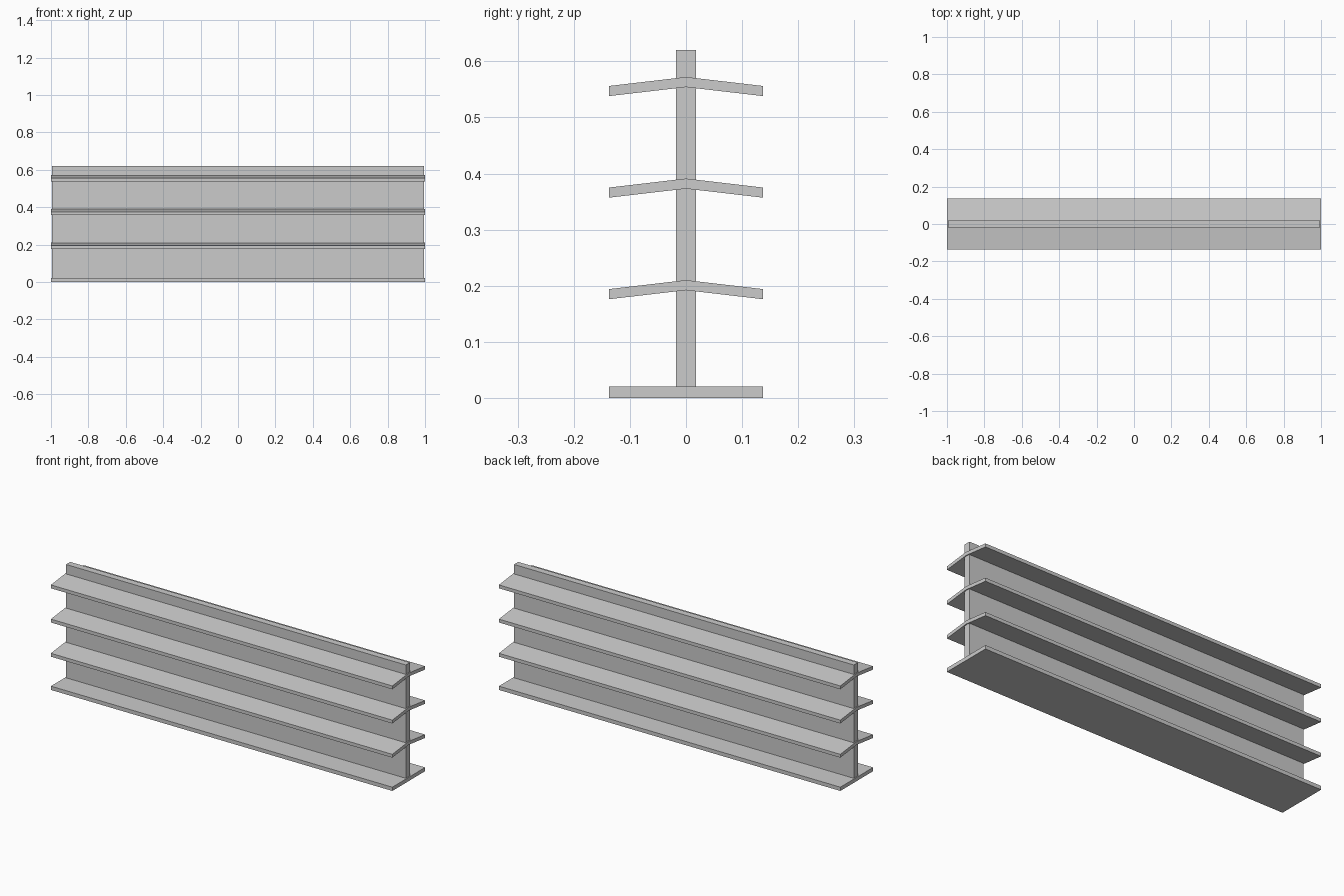
import bpy, bmesh

if "Cube" in bpy.data.objects:
    bpy.data.objects.remove(bpy.data.objects["Cube"])


def extrude_profile(name, points, half_length):
    """Closed (y, z) profile extruded along x, centred on x = 0."""
    bm = bmesh.new()
    face = bm.faces.new([bm.verts.new((-half_length, y, z)) for y, z in points])
    ext = bmesh.ops.extrude_face_region(bm, geom=[face])
    moved = [v for v in ext["geom"] if isinstance(v, bmesh.types.BMVert)]
    bmesh.ops.translate(bm, verts=moved, vec=(2 * half_length, 0, 0))
    bmesh.ops.recalc_face_normals(bm, faces=bm.faces)
    mesh = bpy.data.meshes.new(name)
    bm.to_mesh(mesh)
    bm.free()
    obj = bpy.data.objects.new(name, mesh)
    bpy.context.collection.objects.link(obj)
    return obj


def rect(half_w, z0, z1):
    return [(-half_w, z0), (half_w, z0), (half_w, z1), (-half_w, z1)]


DEPTH = 0.137    # half depth of base and shelves
THICK = 0.018    # shelf board thickness
DROP = 0.016     # fall from ridge to shelf edge

# Flat base and upright centre panel
extrude_profile("base_shelf", rect(DEPTH, 0, 0.02), 1.0)
extrude_profile("centre_panel", rect(0.0175, 0.02, 0.62), 0.995)

# Double-sided shelves sloping down from the ridge
for i in range(3):
    top = 0.21 + 0.181 * i
    extrude_profile(f"sloped_shelf_{i + 1}", [
        (-DEPTH, top - DROP - THICK), (0, top - THICK), (DEPTH, top - DROP - THICK),
        (DEPTH, top - DROP), (0, top), (-DEPTH, top - DROP)], 1.0)
